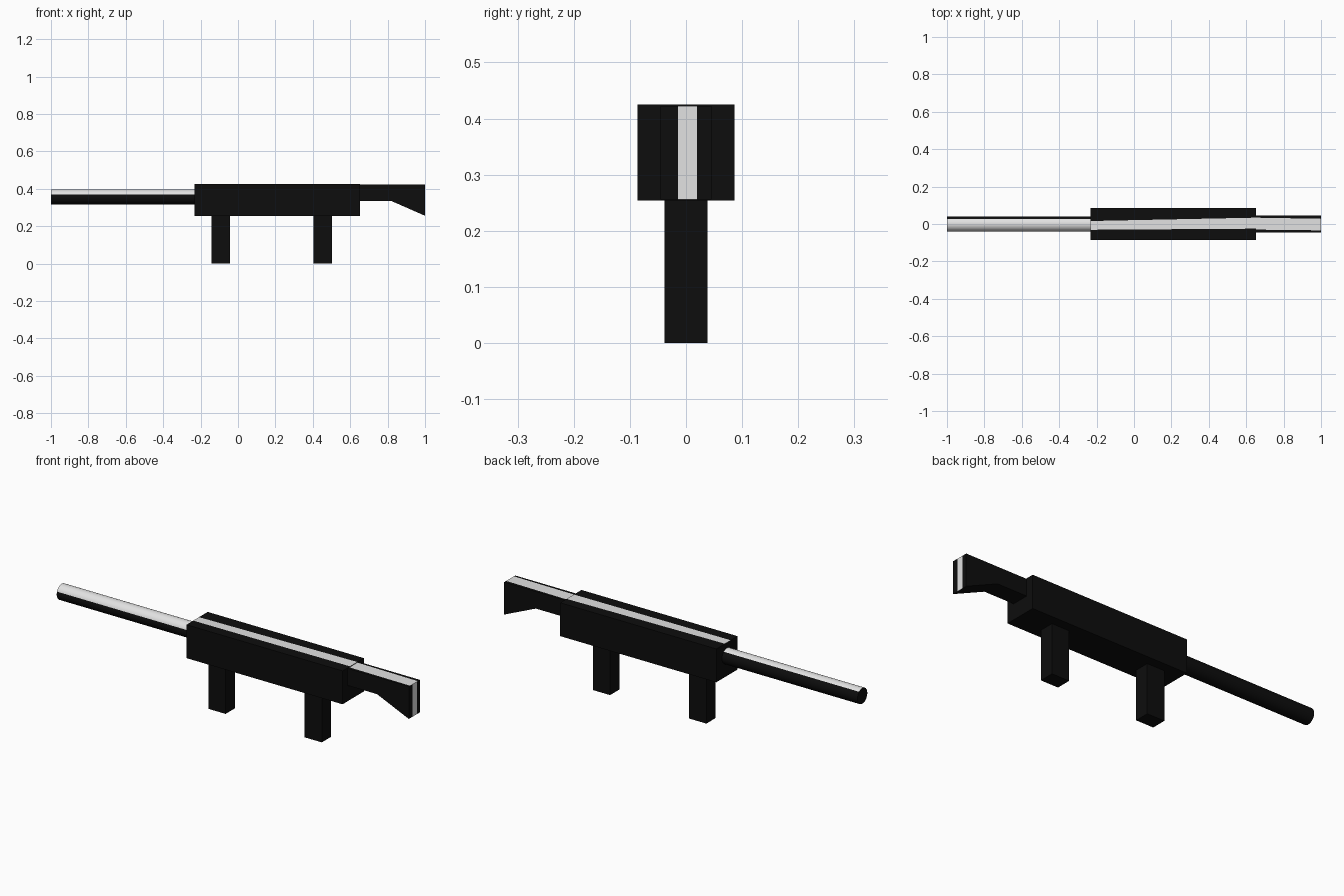
import bpy, bmesh, math
from mathutils import Vector, Matrix

if "Cube" in bpy.data.objects:
    bpy.data.objects.remove(bpy.data.objects["Cube"])


def make_material(name, rgb):
    m = bpy.data.materials.new(name)
    m.diffuse_color = (*rgb, 1)
    m.use_nodes = True
    m.node_tree.nodes["Principled BSDF"].inputs["Base Color"].default_value = m.diffuse_color
    return m


BLACK = make_material("matte black", (0.004, 0.004, 0.004))
LIGHT = make_material("light grey", (0.76, 0.76, 0.76))


def finish(bm, name):
    bm.normal_update()
    mesh = bpy.data.meshes.new(name)
    bm.to_mesh(mesh)
    bm.free()
    mesh.materials.append(BLACK)
    mesh.materials.append(LIGHT)
    ob = bpy.data.objects.new(name, mesh)
    bpy.context.collection.objects.link(ob)
    return ob


def extrude_profile(profile, half_width):
    """Side outline (x, z) extruded symmetrically along y."""
    bm = bmesh.new()
    face = bm.faces.new([bm.verts.new((x, -half_width, z)) for x, z in profile])
    geom = bmesh.ops.extrude_face_region(bm, geom=[face])["geom"]
    verts = [v for v in geom if isinstance(v, bmesh.types.BMVert)]
    bmesh.ops.translate(bm, verts=verts, vec=(0, 2 * half_width, 0))
    bmesh.ops.recalc_face_normals(bm, faces=bm.faces)
    return bm


def paint_stripe(bm, direction, x0, x1, low, high):
    """Cut and colour a stripe whose y edges run (at x0, at x1) on faces pointing one way."""
    planes = []
    for y0, y1 in (low, high):
        co = Vector((x0, y0, 0))
        no = Vector((-(y1 - y0), x1 - x0, 0)).normalized()
        planes.append((co, no))
        bm.normal_update()
        faces = [f for f in bm.faces if f.normal.dot(direction) > 0.9]
        edges = {e for f in faces for e in f.edges}
        verts = {v for f in faces for v in f.verts}
        bmesh.ops.bisect_plane(bm, geom=list(verts) + list(edges) + faces,
                               plane_co=co, plane_no=no)
    bm.normal_update()
    (c0, n0), (c1, n1) = planes
    for f in bm.faces:
        c = f.calc_center_median()
        if f.normal.dot(direction) > 0.9 and (c - c0).dot(n0) > 0 > (c - c1).dot(n1):
            f.material_index = 1


def rect(x0, x1, z0, z1):
    return [(x0, z0), (x1, z0), (x1, z1), (x0, z1)]


UP, BACK = Vector((0, 0, 1)), Vector((1, 0, 0))

# main body with worn light stripe on top
bm = extrude_profile(rect(-0.232, 0.653, 0.254, 0.425), 0.086)
paint_stripe(bm, UP, -0.232, 0.653, (-0.031, -0.025), (0.016, 0.034))
finish(bm, "body")

# stock flaring down at the rear end
bm = extrude_profile([(0.64, 0.335), (0.82, 0.335), (1.0, 0.256),
                      (1.0, 0.422), (0.64, 0.422)], 0.045)
paint_stripe(bm, UP, 0.64, 1.0, (-0.030, -0.034), (0.034, 0.028))
paint_stripe(bm, BACK, 0.64, 1.0, (-0.014, -0.014), (0.020, 0.020))
finish(bm, "stock")

# two grips below
for name, x in (("front_grip", -0.093), ("rear_grip", 0.453)):
    finish(extrude_profile(rect(x - 0.049, x + 0.049, 0.0, 0.26), 0.038), name)

# round barrel, light on its upper front side
bm = bmesh.new()
bmesh.ops.create_cone(bm, cap_ends=True, segments=36, radius1=0.04, radius2=0.04, depth=0.78)
bmesh.ops.transform(bm, verts=bm.verts, matrix=Matrix.Translation((-0.61, 0, 0.357))
                    @ Matrix.Rotation(math.pi / 2, 4, 'Y'))
bm.normal_update()
for f in bm.faces:
    if abs(f.normal.x) < 0.5:
        f.smooth = True
        angle = math.degrees(math.atan2(f.normal.z, f.normal.y))
        f.material_index = int(50 < angle < 160)
finish(bm, "barrel")
